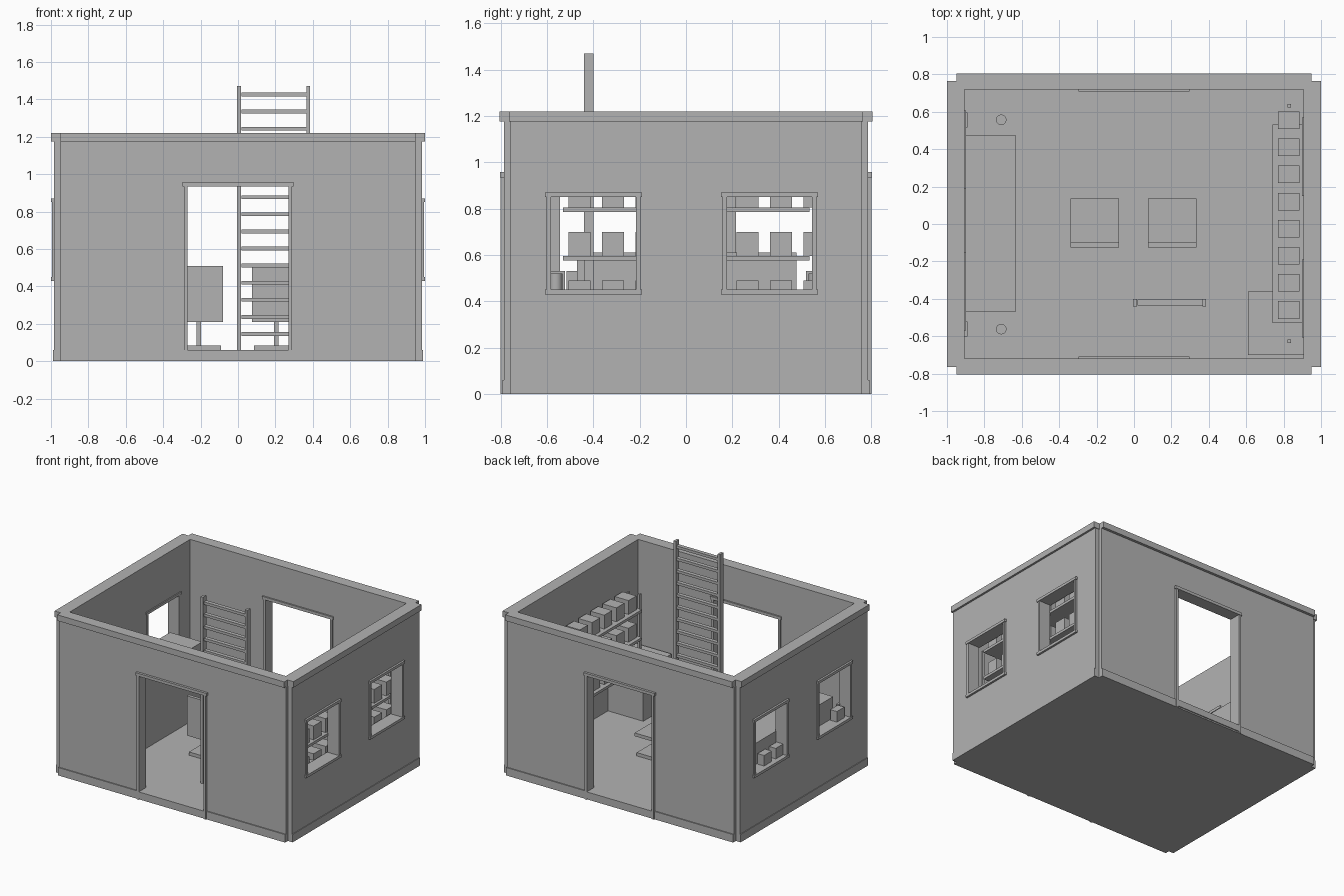
import bpy
import bmesh
from mathutils import Matrix, Vector

old = bpy.data.objects.get("Cube")
if old:
    bpy.data.objects.remove(old, do_unlink=True)

GREY = (0.45, 0.45, 0.45, 1)
grey = bpy.data.materials.new("plain grey")
grey.use_nodes = True
grey.diffuse_color = GREY
grey.node_tree.nodes["Principled BSDF"].inputs["Base Color"].default_value = GREY


def finish(name, bm):
    mesh = bpy.data.meshes.new(name)
    bm.to_mesh(mesh)
    bm.free()
    mesh.materials.append(grey)
    obj = bpy.data.objects.new(name, mesh)
    bpy.context.collection.objects.link(obj)
    return obj


def blocks(name, boxes):
    """One object from boxes given as (x range, y range, z range)."""
    bm = bmesh.new()
    for box in boxes:
        lo = Vector([min(r) for r in box])
        hi = Vector([max(r) for r in box])
        place = Matrix.Translation((lo + hi) / 2) @ Matrix.Diagonal((*(hi - lo), 1))
        bmesh.ops.create_cube(bm, size=1, matrix=place)
    return finish(name, bm)


def turned(boxes, s):
    """Turn boxes half way round the vertical axis when s is -1."""
    return [(tuple(s * v for v in x), tuple(s * v for v in y), z) for x, y, z in boxes]


def pierced(u0, u1, z0, z1, holes):
    """Upright panel pieces around holes given as (u0, u1, z0, z1)."""
    pieces, u = [], u0
    for a, b, low, high in holes:
        pieces += [((u, a), (z0, z1)), ((a, b), (high, z1))]
        if low > z0:
            pieces.append(((a, b), (z0, low)))
        u = b
    return pieces + [((u, u1), (z0, z1))]


FLOOR, EAVE, TOP = 0.06, 1.175, 1.22
DOOR = (-0.27, 0.27, FLOOR, 0.935)
WINDOWS = [(-0.582, -0.216, 0.45, 0.85), (0.177, 0.543, 0.45, 0.85)]

# Floor slab with the projecting base course
blocks("floor", [((-0.95, 0.95), (-0.793, 0.793), (0, FLOOR)),
                 ((-0.99, 0.99), (-0.76, 0.76), (0, FLOOR))])

# Walls, door frames, window frames and top rim, in opposite pairs
for s, door_side, window_side in ((1, "back", "left"), (-1, "front", "right")):
    wall = [(u, (0.72, 0.785), z) for u, z in pierced(-0.95, 0.95, FLOOR, EAVE, [DOOR])]
    blocks(door_side + "_wall", turned(wall, s))
    wall = [((0.905, 0.985), u, z) for u, z in pierced(-0.76, 0.76, FLOOR, EAVE, WINDOWS)]
    blocks(window_side + "_wall", turned(wall, s))

    depth = (0.712, 0.8)
    frame = [((-0.29, -0.27), depth, (0, 0.935)),
             ((0.27, 0.29), depth, (0, 0.935)),
             ((-0.297, 0.297), (0.709, 0.803), (0.935, 0.957)),
             ((-0.27, 0.27), depth, (0.01, FLOOR))]
    blocks(door_side + "_door_frame", turned(frame, s))

    for i, (a, b, low, high) in enumerate(WINDOWS):
        depth = (0.9, 0.995)
        frame = [(depth, (a - 0.02, a), (low, high)), (depth, (b, b + 0.02), (low, high))]
        for z in (low - 0.02, high):
            frame.append(((0.897, 1.0), (a - 0.026, b + 0.026), (z, z + 0.02)))
        blocks(f"{window_side}_window_frame_{i + 1}", turned(frame, s))

    blocks(door_side + "_rim", turned([((-0.95, 0.95), (0.72, 0.805), (EAVE, TOP))], s))
    blocks(window_side + "_rim", turned([((0.905, 1.0), (-0.765, 0.765), (EAVE, TOP))], s))

# Ladder
rungs = [((0.02, 0.367), (-0.435, -0.405), (z - 0.01, z + 0.01))
         for z in (0.145 + 0.0915 * i for i in range(15))]
rails = [((x, x + 0.02), (-0.44, -0.4), (FLOOR, 1.47)) for x in (-0.005, 0.365)]
blocks("ladder", rails + rungs)

# Chairs on flat bases
for name, x in (("right_chair", -0.21), ("left_chair", 0.205)):
    wide = (x - 0.13, x + 0.13)
    blocks(name, [(wide, (-0.125, 0.135), (0.21, 0.235)),
                  (wide, (-0.125, -0.1), (0.235, 0.51)),
                  ((x - 0.012, x + 0.012), (-0.01, 0.014), (0.085, 0.21)),
                  ((x - 0.12, x + 0.12), (-0.115, 0.125), (FLOOR, 0.085))])

# Shelving with rows of boxes
levels = (0.385, 0.595, 0.805)
posts = [((0.82, 0.84), (y - 0.01, y + 0.01), (FLOOR, 0.865)) for y in (-0.627, 0.632)]
blocks("shelves", [((0.74, 0.905), (-0.53, 0.533), (z - 0.02, z)) for z in levels])
blocks("shelf_posts", posts)
blocks("shelf_boxes", [((0.77, 0.886), (y - 0.047, y + 0.047), (z, z + 0.105))
                       for z in levels for y in (0.555 - 0.145 * i for i in range(8))])

# Corner cabinet and long counter
blocks("corner_cabinet", [((0.61, 0.905), (-0.7, -0.36), (FLOOR, 0.44))])
blocks("counter", [((-0.903, -0.633), (-0.47, 0.477), (FLOOR, 0.61))])

# Small boxes on the window sills and plates beside the counter
blocks("sill_boxes", [((-0.965, -0.91), (y - 0.045, y + 0.045), (0.45, 0.53))
                      for y in (0.4, 0.26, -0.47)])
blocks("wall_plates", [((-0.91, -0.89), (y - 0.04, y + 0.04), (0.45, 0.53))
                       for y in (-0.562, 0.557)])

# Round posts at the ends of the counter
for name, y in (("front_round_post", -0.562), ("back_round_post", 0.557)):
    bm = bmesh.new()
    bmesh.ops.create_cone(bm, cap_ends=True, segments=24, radius1=0.028, radius2=0.028,
                          depth=0.46, matrix=Matrix.Translation((-0.71, y, 0.29)))
    obj = finish(name, bm)
    for face in obj.data.polygons:
        face.use_smooth = abs(face.normal.z) < 0.5
